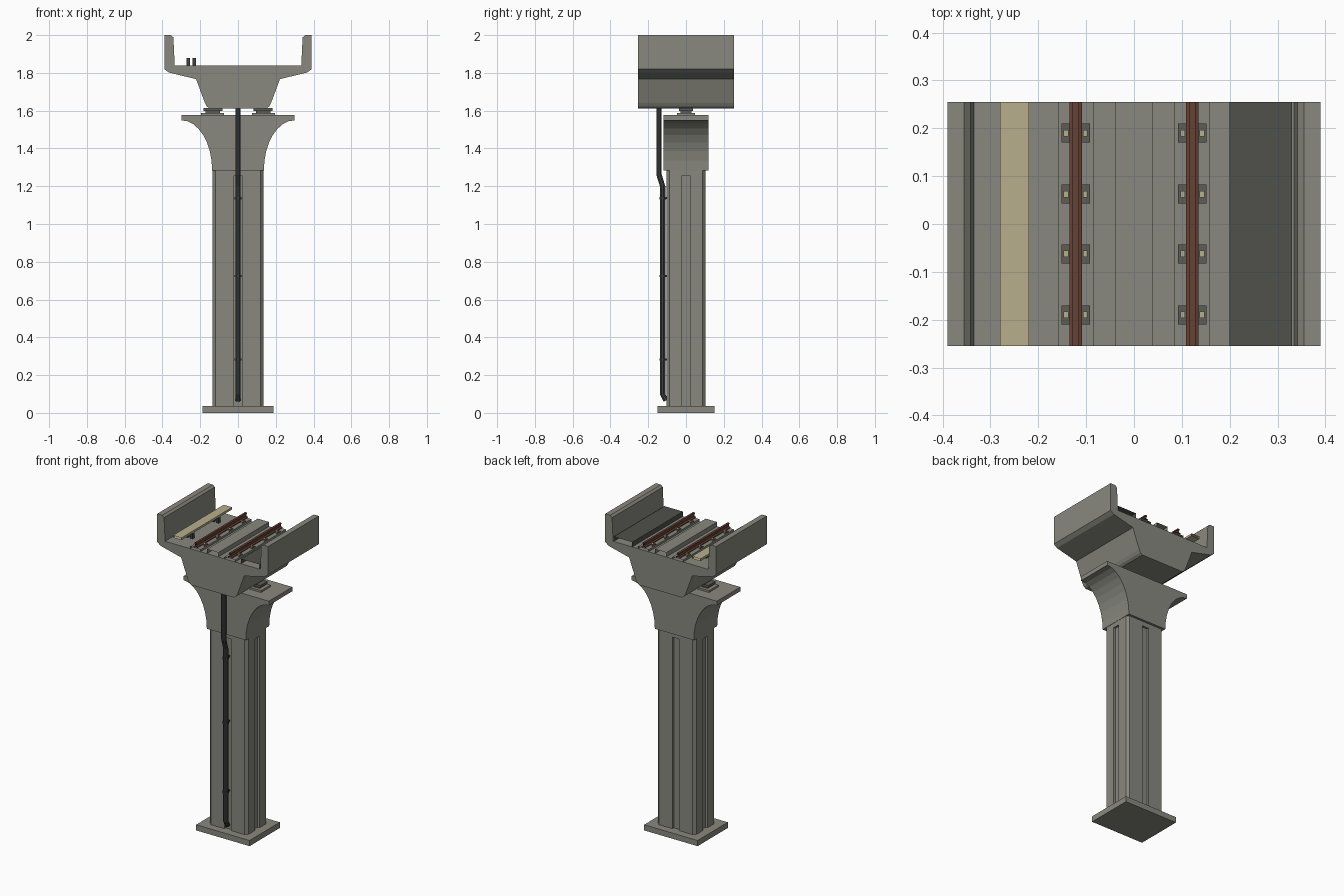
import bpy, bmesh, math

if "Cube" in bpy.data.objects:
    bpy.data.objects.remove(bpy.data.objects["Cube"])

def material(name, r, g, b):
    m = bpy.data.materials.new(name)
    m.diffuse_color = (r, g, b, 1)
    m.use_nodes = True
    m.node_tree.nodes["Principled BSDF"].inputs["Base Color"].default_value = m.diffuse_color
    return m

CONCRETE = material("concrete_grey", 0.25, 0.25, 0.215)
DARK = material("walkway_dark_grey", 0.08, 0.08, 0.07)
PIPE = material("pipe_charcoal", 0.05, 0.05, 0.048)
METAL = material("bearing_grey", 0.11, 0.11, 0.095)
RUST = material("rail_rust", 0.13, 0.052, 0.036)
TAN = material("plank_tan", 0.48, 0.43, 0.27)

def finish(name, bm, mat, recalc=True):
    if recalc:
        bmesh.ops.recalc_face_normals(bm, faces=bm.faces)
    me = bpy.data.meshes.new(name)
    bm.to_mesh(me)
    bm.free()
    me.materials.append(mat)
    ob = bpy.data.objects.new(name, me)
    bpy.context.collection.objects.link(ob)
    return ob

def extrude(name, pts, a, b, mat, axis="y", closed=True, caps=True):
    """Sweep a 2D profile along y (points are x,z) or along z (points are x,y)."""
    place = (lambda p, d: (p[0], d, p[1])) if axis == "y" else (lambda p, d: (p[0], p[1], d))
    bm = bmesh.new()
    lo = [bm.verts.new(place(p, a)) for p in pts]
    hi = [bm.verts.new(place(p, b)) for p in pts]
    n = len(pts)
    for i in range(n if closed else n - 1):
        j = (i + 1) % n
        bm.faces.new((lo[i], lo[j], hi[j], hi[i]))
    if caps and closed:
        bm.faces.new(lo[::-1])
        bm.faces.new(hi)
    return finish(name, bm, mat, recalc=closed and caps)

def box(name, cx, cy, hx, hy, z0, z1, mat):
    pts = [(cx - hx, cy - hy), (cx + hx, cy - hy), (cx + hx, cy + hy), (cx - hx, cy + hy)]
    return extrude(name, pts, z0, z1, mat, axis="z")

def strip(name, x0, x1, z0, z1, mat, y0=-0.255, y1=0.255):
    """Raised strip with open ends, so segments can be chained."""
    return extrude(name, [(x0, z0), (x0, z1), (x1, z1), (x1, z0)], y0, y1, mat, closed=False)

def mirror_x(half):
    return half + [(-x, z) for x, z in reversed(half)]

# footing
box("footing", 0, 0, 0.188, 0.152, 0, 0.036, CONCRETE)

# column with chamfered corners and a groove on each side
W, D, C, G, DEP = 0.135, 0.103, 0.016, 0.023, 0.014
quarter = [(W - DEP, G), (W, G), (W, D - C), (W - C, D), (G, D), (G, D - DEP)]
plan = (quarter + [(-x, y) for x, y in reversed(quarter)]
        + [(-x, -y) for x, y in quarter] + [(x, -y) for x, y in reversed(quarter)])
extrude("column", plan, 0.036, 1.255, CONCRETE, axis="z")
plain = [(W, D - C), (W - C, D)]
plain = (plain + [(-x, y) for x, y in reversed(plain)]
         + [(-x, -y) for x, y in plain] + [(x, -y) for x, y in reversed(plain)])
extrude("column_collar", plain, 1.255, 1.29, CONCRETE, axis="z")

# flared pier cap
N = 8
flare = [(0.30 - 0.163 * math.cos(t), 1.284 + 0.265 * math.sin(t))
         for t in (math.pi / 2 * i / N for i in range(N + 1))]
extrude("pier_cap", mirror_x(flare + [(0.30, 1.576)]), -0.118, 0.118, CONCRETE)

# bearings
for s, side in ((-1, "left"), (1, "right")):
    box(side + "_bearing_pedestal", s * 0.135, 0, 0.06, 0.048, 1.576, 1.588, CONCRETE)
    box(side + "_bearing_neck", s * 0.133, 0, 0.038, 0.028, 1.588, 1.598, METAL)
    box(side + "_bearing_pad", s * 0.133, 0, 0.05, 0.036, 1.597, 1.613, METAL)

# trough girder with parapet walls
half = [(0.335, 1.84), (0.342, 1.988), (0.355, 2.0), (0.39, 2.0), (0.39, 1.82), (0.366, 1.802),
        (0.222, 1.767), (0.175, 1.64), (0.165, 1.622), (0.15, 1.611)]
extrude("girder", mirror_x(half), -0.255, 0.255, CONCRETE)

# centre plinth and walkway
strip("centre_plinth", -0.04, 0.04, 1.84, 1.868, CONCRETE)
strip("walkway", 0.20, 0.33, 1.84, 1.87, DARK)

# rail plinths, rails and fasteners
for s, side in ((-1, "left"), (1, "right")):
    cx = s * 0.122
    strip(side + "_rail_plinth", cx - 0.037, cx + 0.037, 1.84, 1.853, CONCRETE)
    r = [(-0.013, 0), (-0.013, 0.005), (-0.003, 0.008), (-0.003, 0.021), (-0.007, 0.023), (-0.007, 0.03)]
    r = r + [(-x, z) for x, z in reversed(r)]
    extrude(side + "_rail", [(cx + x, 1.856 + z) for x, z in r], -0.255, 0.255, RUST, caps=False)
    for k, y in enumerate((-0.19, -0.0625, 0.0625, 0.19)):
        strip(f"{side}_fastener_plate_{k}", cx - 0.03, cx + 0.03, 1.853, 1.857, METAL, y - 0.02, y + 0.02)
        for e in (-1, 1):
            x = cx + e * 0.02
            strip(f"{side}_clip_{k}_{e}", x - 0.005, x + 0.005, 1.857, 1.862, TAN, y - 0.007, y + 0.007)

# cable plank on short posts
extrude("plank", [(-0.28, 1.878), (-0.28, 1.892), (-0.22, 1.892), (-0.22, 1.878)],
        -0.255, 0.255, TAN, caps=False)
for y in (-0.13, 0.13):
    for x in (-0.264, -0.231):
        box("plank_post", x, y, 0.009, 0.009, 1.84, 1.879, PIPE)

# drain pipe, swept as an eight sided tube along its path
path = [(-0.143, 1.615), (-0.143, 1.262), (-0.124, 1.20), (-0.124, 0.098), (-0.106, 0.066)]
R, SIDES = 0.0155, 8
bm = bmesh.new()
rings = []
for i, (y, z) in enumerate(path):
    y0, z0 = path[max(i - 1, 0)]
    y1, z1 = path[min(i + 1, len(path) - 1)]
    length = math.hypot(y1 - y0, z1 - z0)
    ny, nz = -(z1 - z0) / length, (y1 - y0) / length
    rings.append([bm.verts.new((R * math.cos(a), y + ny * R * math.sin(a), z + nz * R * math.sin(a)))
                  for a in (2 * math.pi * (k + 0.5) / SIDES for k in range(SIDES))])
for p, q in zip(rings, rings[1:]):
    for k in range(SIDES):
        j = (k + 1) % SIDES
        bm.faces.new((p[k], p[j], q[j], q[k]))
bm.faces.new(rings[0])
bm.faces.new(rings[-1])
finish("drain_pipe", bm, PIPE)

# pipe brackets
for z in (0.283, 0.725, 1.137):
    ring = [(0.019 * math.cos(a), -0.124 + 0.019 * math.sin(a))
            for a in (2 * math.pi * (k + 0.5) / 8 for k in range(8))]
    extrude("pipe_clamp", ring, z - 0.006, z + 0.006, PIPE, axis="z")
    box("pipe_clamp_arm", 0, -0.1, 0.006, 0.015, z - 0.005, z + 0.005, PIPE)
